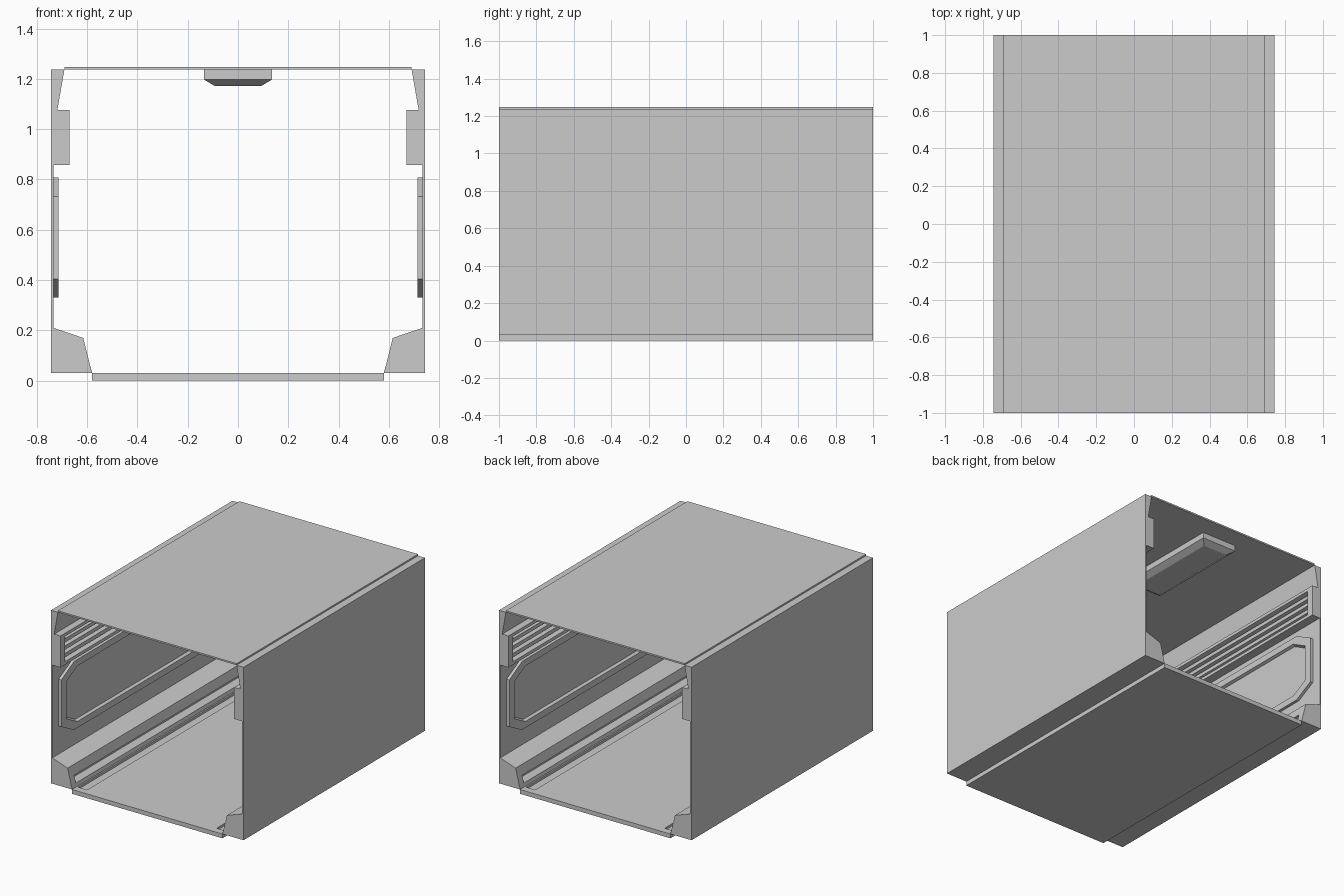
import bpy, bmesh

if "Cube" in bpy.data.objects:
    bpy.data.objects.remove(bpy.data.objects["Cube"])


def finish(name, bm, axes=()):
    """Make an object from a bmesh, mirrored over the given axes."""
    bmesh.ops.recalc_face_normals(bm, faces=bm.faces[:])
    me = bpy.data.meshes.new(name)
    bm.to_mesh(me)
    bm.free()
    ob = bpy.data.objects.new(name, me)
    bpy.context.collection.objects.link(ob)
    if axes:
        m = ob.modifiers.new("mirror", 'MIRROR')
        m.use_axis = ['X' in axes, 'Y' in axes, False]
        m.use_mirror_merge = False
    return ob


def extrude_y(name, profile, y0, y1, axes=()):
    """Extrude an (x, z) profile along y."""
    bm = bmesh.new()
    a = [bm.verts.new((x, y0, z)) for x, z in profile]
    b = [bm.verts.new((x, y1, z)) for x, z in profile]
    n = len(a)
    bm.faces.new(a)
    bm.faces.new(b[::-1])
    for i in range(n):
        j = (i + 1) % n
        bm.faces.new((a[i], b[i], b[j], a[j]))
    return finish(name, bm, axes)


def symmetric(half):
    """Complete a right half profile with its left side."""
    return half + [(-x, z) for x, z in reversed(half)]


CAP = 0.95   # where the solid end sections begin
TOP = 1.237  # ceiling height

# Floor: plain ends, shallow gutters along the middle
extrude_y("floor_end", symmetric([(0.58, 0), (0.58, 0.03)]), -1, -CAP, 'Y')
extrude_y("floor_middle", symmetric([(0.58, 0), (0.58, 0.03), (0.57, 0.03),
          (0.57, 0.014), (0.5, 0.014), (0.5, 0.03)]), -CAP, CAP)

# Roof slab
extrude_y("roof", symmetric([(0.69, TOP), (0.69, 1.248)]), -1, 1)

# Wall ends: full cross-section
upper = [(0.743, 0.03), (0.743, TOP), (0.69, TOP), (0.718, 1.077)]
lower = [(0.733, 0.857), (0.733, 0.21), (0.615, 0.17)]
extrude_y("wall_end", upper + [(0.67, 1.077), (0.67, 0.857)] + lower + [(0.58, 0.03)],
          -1, -CAP, 'XY')

# Wall middle: ribbed rail and a slot in the skirting
rail = [(0.67, 1.077), (0.67, 1.055), (0.708, 1.045)]
for i in range(3):
    z = 1.018 - i * 0.051
    rail += [(0.708, z + 0.02), (0.68, z + 0.013), (0.68, z - 0.013), (0.708, z - 0.02)]
rail += [(0.708, 0.889), (0.67, 0.879), (0.67, 0.857)]
slot = [(0.6, 0.105), (0.65, 0.1), (0.65, 0.055), (0.586, 0.055), (0.58, 0.03)]
extrude_y("wall_middle", upper + rail + lower + slot, -CAP, CAP, 'X')

# Raised eight-sided frame on each wall
def octagon(y, z0, z1, cy, cz):
    half = [(y - cy, z0), (y, z0 + cz), (y, z1 - cz), (y - cy, z1)]
    return half + [(-a, b) for a, b in reversed(half)]


bm = bmesh.new()
loops = []
for x, pts in ((0.735, octagon(0.93, 0.33, 0.807, 0.14, 0.075)),
               (0.713, octagon(0.93, 0.33, 0.807, 0.14, 0.075)),
               (0.713, octagon(0.875, 0.375, 0.762, 0.12, 0.065)),
               (0.735, octagon(0.865, 0.383, 0.754, 0.12, 0.065))):
    loops.append([bm.verts.new((x, y, z)) for y, z in pts])
for k in range(4):
    a, b = loops[k], loops[(k + 1) % 4]
    for i in range(8):
        j = (i + 1) % 8
        bm.faces.new((a[i], a[j], b[j], b[i]))
finish("wall_frame", bm, 'X')

# Two ceiling lamps with bevelled undersides
bm = bmesh.new()
rings = []
for z, inset in ((TOP, 0), (1.197, 0), (1.172, 0.042)):
    x, y0, y1 = 0.135 - inset, 0.1 + inset, 0.86 - inset
    rings.append([bm.verts.new(p) for p in
                  ((-x, y0, z), (x, y0, z), (x, y1, z), (-x, y1, z))])
bm.faces.new(rings[0])
bm.faces.new(rings[-1])
for a, b in zip(rings, rings[1:]):
    for i in range(4):
        j = (i + 1) % 4
        bm.faces.new((a[i], a[j], b[j], b[i]))
finish("ceiling_lamp", bm, 'Y')
